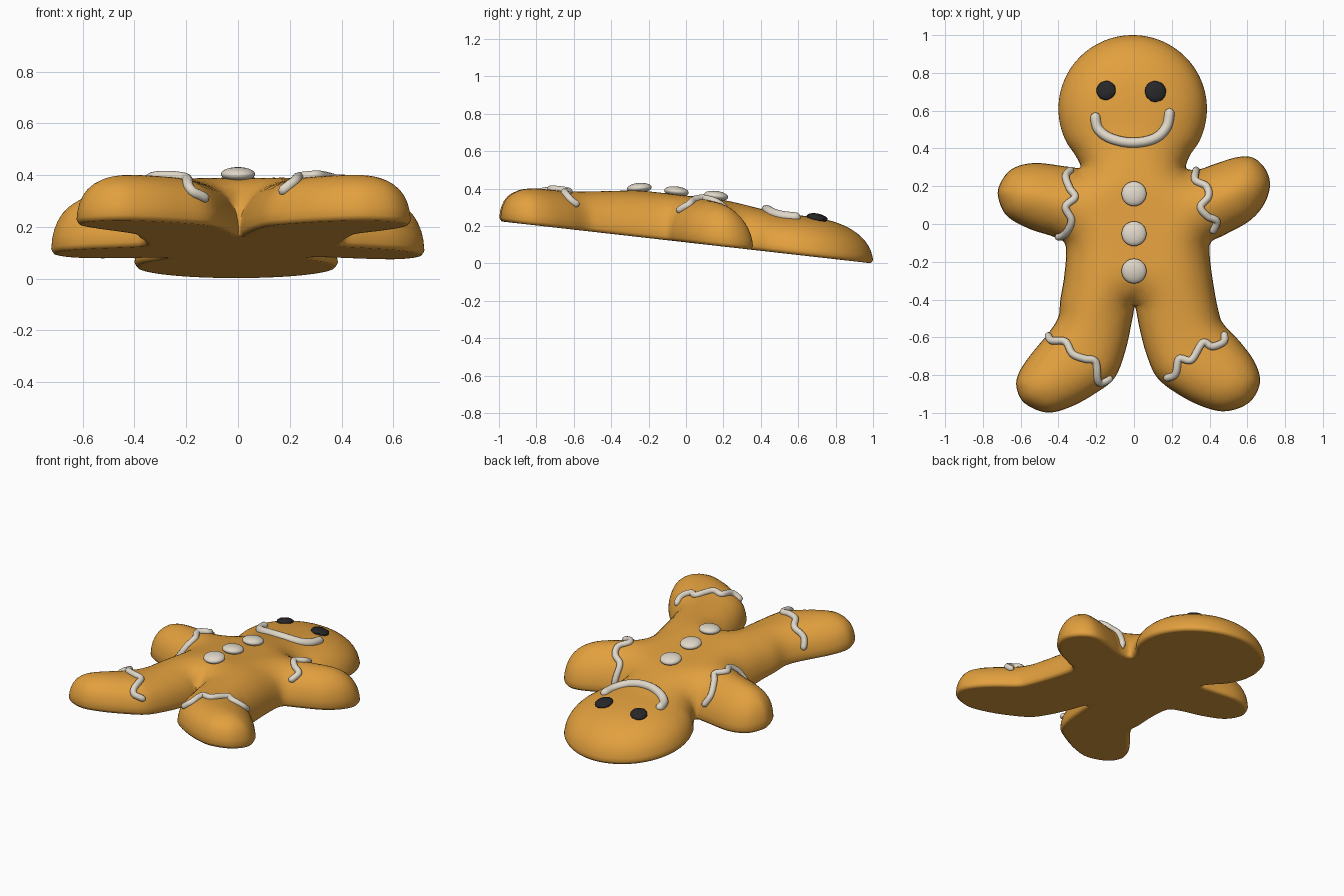
import bpy, bmesh, math, random
from mathutils import Vector, geometry
from mathutils.bvhtree import BVHTree

if "Cube" in bpy.data.objects:
    bpy.data.objects.remove(bpy.data.objects["Cube"])

random.seed(3)


def material(name, col):
    m = bpy.data.materials.new(name)
    m.diffuse_color = (*col, 1)
    m.use_nodes = True
    m.node_tree.nodes["Principled BSDF"].inputs["Base Color"].default_value = m.diffuse_color
    return m


DOUGH = material("baked dough", (0.76, 0.35, 0.048))
ICING = material("cream icing", (0.74, 0.68, 0.58))
DARK = material("dark candy", (0.02, 0.02, 0.022))


def spline(pts, n, closed=False):
    """Catmull-Rom points through a 2D path."""
    P = [Vector(p) for p in pts]
    k = len(P)
    get = (lambda i: P[i % k]) if closed else (lambda i: P[max(0, min(k - 1, i))])
    out = []
    for i in range(k if closed else k - 1):
        a, b, c, d = get(i - 1), get(i), get(i + 1), get(i + 2)
        for j in range(n):
            t = j / n
            out.append(0.5 * (2 * b + (c - a) * t + (2 * a - 5 * b + 4 * c - d) * t * t
                              + (3 * b - a - 3 * c + d) * t ** 3))
    if not closed:
        out.append(P[-1])
    return out


# Outline of the cookie: head arc, then left arm and leg, right leg and arm
head = [(-0.007 + 0.393 * math.cos(math.radians(a)), 0.61 + 0.39 * math.sin(math.radians(a)))
        for a in range(-40, 221, 13)]
left = [(-.285, .30), (-.35, .303), (-.526, .323), (-.648, .29), (-.712, .206), (-.717, .132),
        (-.67, .04), (-.553, -.026), (-.42, -.07), (-.362, -.115), (-.368, -.265), (-.39, -.40),
        (-.40, -.49), (-.447, -.57), (-.553, -.70), (-.61, -.79), (-.622, -.865), (-.58, -.948),
        (-.463, -.998), (-.34, -.97), (-.21, -.90), (-.103, -.815), (-.045, -.67), (-.008, -.50)]
right = [(.006, -.44), (.03, -.555), (.066, -.69), (.124, -.815), (.24, -.905), (.373, -.97),
         (.49, -.991), (.61, -.945), (.667, -.84), (.638, -.73), (.558, -.62), (.474, -.53),
         (.447, -.46), (.42, -.317), (.40, -.159), (.41, -.095), (.479, -.058), (.611, .016),
         (.69, .106), (.72, .206), (.696, .29), (.632, .35), (.548, .354), (.426, .317),
         (.347, .29), (.278, .295)]
outline = spline(head + left + right, 5, closed=True)
N = len(outline)
SEGS = [(outline[i], outline[(i + 1) % N]) for i in range(N)]
# Short pieces of the outline (x, y, length) for the smooth distance
BITS = [(a.x + (b.x - a.x) * t, a.y + (b.y - a.y) * t, (b - a).length / 2)
        for a, b in SEGS for t in (0.25, 0.75)]


def edge_dist(p):
    best = 9.0
    px, py = p[0], p[1]
    for a, b in SEGS:
        dx, dy = b.x - a.x, b.y - a.y
        t = ((px - a.x) * dx + (py - a.y) * dy) / (dx * dx + dy * dy)
        t = 0 if t < 0 else 1 if t > 1 else t
        ex, ey = a.x + t * dx - px, a.y + t * dy - py
        best = min(best, ex * ex + ey * ey)
    return math.sqrt(best)


def soft_dist(p, d):
    """Ridge-free distance to the edge, blended to the exact one near the rim."""
    k = max(0.0, min(1.0, (d - 0.025) / 0.035))
    if k == 0:
        return d
    px, py = p[0], p[1]
    s = sum(l / ((x - px) ** 2 + (y - py) ** 2) ** 4 for x, y, l in BITS)
    k = k * k * (3 - 2 * k)
    return d * (1 - k) + k * (0.9817 / s) ** (1 / 7)


def inside(p):
    hit = False
    for a, b in SEGS:
        if (a.y > p[1]) != (b.y > p[1]) and p[0] < a.x + (p[1] - a.y) * (b.x - a.x) / (b.y - a.y):
            hit = not hit
    return hit


def base_z(y):
    return 0.113 * (1 - y)


def blend(t):
    t = max(0.0, min(1.0, t))
    return t * t * (3 - 2 * t)


def dome(d, y):
    """Puffed height above the tilted base, from the distance to the edge."""
    s = blend((y - 0.15) / 0.4)
    f = blend((-y - 0.2) / 0.5)
    T = 0.25 - 0.037 * s - 0.05 * f
    R = 0.28 + 0.05 * s - 0.06 * f
    e = 2.4 - 0.2 * s
    t = min(1.0, d / R)
    return max(0.02, T * (1 - (1 - t) ** e) ** (1 / e))


# Sample points: outline, rings close to the edge, and a grid in the middle
pts = list(outline)
for off in (0.004, 0.012, 0.025, 0.042, 0.065):
    for i in range(N):
        tan = (outline[(i + 1) % N] - outline[i - 1]).normalized()
        p = outline[i] + Vector((-tan.y, tan.x)) * off
        if inside(p) and edge_dist(p) > off * 0.95:
            pts.append(p)
step = 0.027
for i in range(-28, 29):
    for j in range(-38, 39):
        p = Vector(((i + 0.5 * (j % 2)) * step, j * step))
        if inside(p) and edge_dist(p) > 0.08:
            pts.append(p)
co, _, faces, *_ = geometry.delaunay_2d_cdt(pts, [], [list(range(N))], 1, 1e-5)

# Cookie body: domed top and flat base sharing the rim
bm = bmesh.new()
top, bot = [], []
for p in co:
    d = edge_dist(p)
    z = base_z(p.y)
    if d < 1e-4:
        v = bm.verts.new((p.x, p.y, z + 0.02))
        top.append(v)
        bot.append(v)
        continue
    top.append(bm.verts.new((p.x, p.y, z + dome(soft_dist(p, d), p.y))))
    bot.append(bm.verts.new((p.x, p.y, z + 0.02 * max(0, 1 - d / 0.015) ** 2)))
for f in faces:
    bm.faces.new([top[i] for i in f])
    bm.faces.new([bot[i] for i in reversed(f)])
bm.normal_update()
tree = BVHTree.FromBMesh(bm)


def finish(ob, mat, angle=60):
    ob.data.materials.clear()
    ob.data.materials.append(mat)
    bpy.ops.object.select_all(action='DESELECT')
    ob.select_set(True)
    bpy.context.view_layer.objects.active = ob
    bpy.ops.object.shade_smooth_by_angle(angle=math.radians(angle))


def mesh_object(name, b, mat):
    me = bpy.data.meshes.new(name)
    b.to_mesh(me)
    b.free()
    ob = bpy.data.objects.new(name, me)
    bpy.context.collection.objects.link(ob)
    finish(ob, mat)


mesh_object("cookie_body", bm, DOUGH)


def surface(x, y):
    loc, nor, _, _ = tree.ray_cast(Vector((x, y, 2)), Vector((0, 0, -1)))
    return (loc, nor) if loc else (Vector((x, y, base_z(y) + 0.03)), Vector((0, 0, 1)))


def sweet(name, x, y, r, h, lift, mat, rough=0.0):
    """Flattened ball resting on the dough."""
    loc, nor = surface(x, y)
    b = bmesh.new()
    bmesh.ops.create_uvsphere(b, u_segments=28, v_segments=14, radius=1)
    rot = Vector((0, 0, 1)).rotation_difference(nor).to_matrix()
    for v in b.verts:
        c = v.co * (1 + random.uniform(-rough, rough))
        v.co = rot @ Vector((c.x * r, c.y * r, c.z * h)) + loc + nor * lift
    mesh_object(name, b, mat)


def piping(name, path, r, lift=0.25):
    """Round-ended icing tube draped over the dough."""
    line = []
    for p in spline(path, 7):
        loc, nor = surface(p.x, p.y)
        line.append(loc + nor * r * lift)
    cu = bpy.data.curves.new(name, 'CURVE')
    cu.dimensions = '3D'
    cu.bevel_depth = r
    cu.bevel_resolution = 4
    cu.use_fill_caps = True
    s = cu.splines.new('POLY')
    s.points.add(len(line) - 1)
    for q, c in zip(s.points, line):
        e = min(1.0, min((c - line[0]).length, (c - line[-1]).length) / r)
        q.co = (*c, 1)
        q.radius = max(0.15, math.sqrt(1 - (1 - e) ** 2))
    ob = bpy.data.objects.new(name, cu)
    bpy.context.collection.objects.link(ob)
    bpy.ops.object.select_all(action='DESELECT')
    ob.select_set(True)
    bpy.context.view_layer.objects.active = ob
    bpy.ops.object.convert(target='MESH')
    finish(bpy.context.object, ICING)


# Buttons and eyes
for i, y in enumerate((0.158, -0.053, -0.248)):
    sweet(f"button_{i + 1}", 0.0, y, 0.066, 0.027, 0.016, ICING)
sweet("eye_left", -0.147, 0.706, 0.051, 0.021, 0.006, DARK, 0.04)
sweet("eye_right", 0.113, 0.700, 0.056, 0.021, 0.006, DARK, 0.04)

# Mouth and the wavy trims on arms and legs
piping("mouth", [(-.206, .59), (-.19, .505), (-.12, .452), (-.006, .430), (.108, .452),
                 (.172, .515), (.19, .612)], 0.027, 0.1)
piping("arm_trim_left", [(-.33, .285), (-.362, .25), (-.34, .185), (-.312, .14), (-.362, .09),
                         (-.33, .02), (-.362, -.05), (-.405, -.066)], 0.02)
piping("arm_trim_right", [(.33, .285), (.325, .228), (.384, .196), (.394, .143), (.352, .09),
                          (.389, .042), (.437, .016), (.41, -.045)], 0.02)
piping("leg_trim_left", [(-.452, -.59), (-.432, -.62), (-.362, -.624), (-.325, -.688),
                         (-.262, -.714), (-.204, -.73), (-.188, -.836), (-.12, -.81)], 0.02)
piping("leg_trim_right", [(.165, -.815), (.22, -.794), (.24, -.714), (.304, -.72),
                          (.363, -.63), (.415, -.65), (.474, -.624), (.472, -.577)], 0.02)
